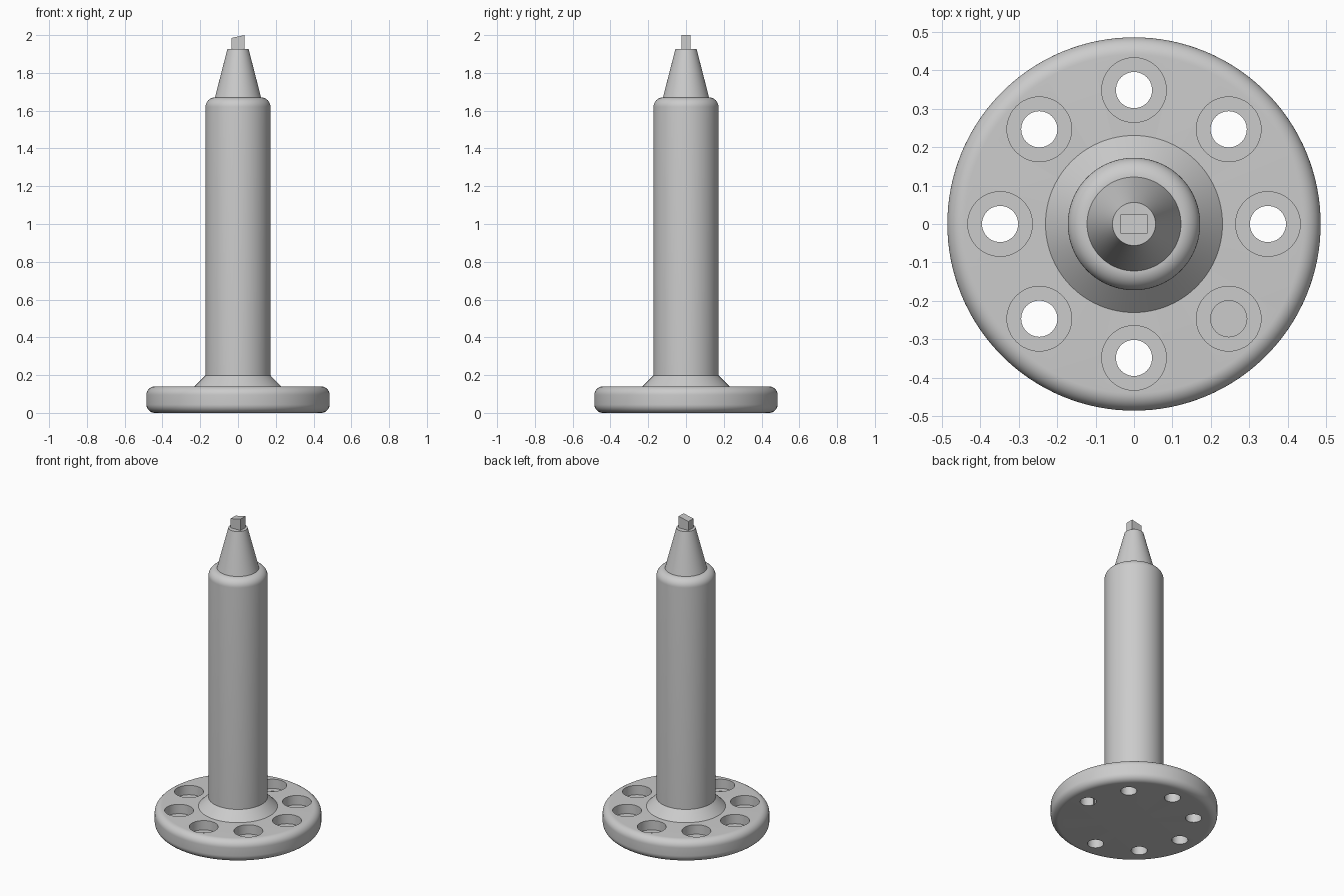
import bpy
import bmesh
from math import cos, sin, pi, tau
from mathutils import Vector, Matrix

default = bpy.data.objects.get("Cube")
if default:
    bpy.data.objects.remove(default, do_unlink=True)

# Single machined-metal colour
GREY = (0.6, 0.6, 0.6, 1.0)
metal = bpy.data.materials.new("light_grey_metal")
metal.use_nodes = True
metal.diffuse_color = GREY
metal.node_tree.nodes["Principled BSDF"].inputs["Base Color"].default_value = GREY


def arc(r, z, radius, start, steps=10):
    """Quarter-circle fillet in the (r, z) plane."""
    return [(r + radius * cos(start + i * pi / 2 / steps),
             z + radius * sin(start + i * pi / 2 / steps)) for i in range(steps + 1)]


def add_object(name, bm):
    bmesh.ops.recalc_face_normals(bm, faces=bm.faces)
    mesh = bpy.data.meshes.new(name)
    bm.to_mesh(mesh)
    bm.free()
    mesh.materials.append(metal)
    obj = bpy.data.objects.new(name, mesh)
    bpy.context.collection.objects.link(obj)
    return obj


def lathe(bm, profile, steps, centre=(0, 0, 0)):
    """Revolve an axis-to-axis profile into a closed solid."""
    verts = [bm.verts.new((r, 0, z)) for r, z in profile]
    edges = [bm.edges.new(pair) for pair in zip(verts, verts[1:])]
    bmesh.ops.spin(bm, geom=verts + edges, cent=(0, 0, 0), axis=(0, 0, 1),
                   angle=tau, steps=steps)
    bmesh.ops.remove_doubles(bm, verts=bm.verts, dist=1e-5)
    bmesh.ops.transform(bm, matrix=Matrix.Translation(Vector(centre)), verts=bm.verts)


def turned(name, profile, steps=96):
    bm = bmesh.new()
    lathe(bm, profile, steps)
    return add_object(name, bm)


def smooth(obj):
    bpy.ops.object.select_all(action="DESELECT")
    obj.select_set(True)
    bpy.context.view_layer.objects.active = obj
    bpy.ops.object.shade_smooth_by_angle(angle=pi / 6)


# Round base flange with filleted rims
RADIUS, HEIGHT, FILLET = 0.485, 0.14, 0.045
inner = RADIUS - FILLET
flange = turned("base_flange",
                [(0, 0)] + arc(inner, FILLET, FILLET, -pi / 2)
                + arc(inner, HEIGHT - FILLET, FILLET, 0) + [(0, HEIGHT)], 128)

# Eight counterbored bolt holes
SEAT = HEIGHT - 0.06
for i in range(8):
    bm = bmesh.new()
    angle = i * tau / 8
    lathe(bm, [(0, -0.1), (0.047, -0.1), (0.047, SEAT), (0.084, SEAT),
               (0.084, 0.3), (0, 0.3)], 48,
          (0.348 * cos(angle), 0.348 * sin(angle), 0))
    cutter = add_object("bolt_hole_cutter", bm)
    cutter.hide_render = True
    cut = flange.modifiers.new("bolt_hole", "BOOLEAN")
    cut.operation = "DIFFERENCE"
    cut.solver = "EXACT"
    cut.object = cutter
    bpy.context.view_layer.objects.active = flange
    bpy.ops.object.modifier_apply(modifier=cut.name)
    bpy.data.objects.remove(cutter, do_unlink=True)

# Conical collar, main shaft and tapered nose
collar = turned("shaft_collar", [(0, HEIGHT), (0.23, HEIGHT), (0.172, 0.198), (0, 0.198)])
shaft = turned("main_shaft", [(0, HEIGHT), (0.172, HEIGHT)]
               + arc(0.122, 1.62, 0.05, 0) + [(0, 1.67)])
nose = turned("tapered_nose", [(0, 1.67), (0.122, 1.67), (0.056, 1.927), (0, 1.927)])

for part in (flange, collar, shaft, nose):
    smooth(part)

# Rectangular tip with a slanted top
bm = bmesh.new()
bmesh.ops.create_cube(bm, size=1)
for v in bm.verts:
    top = 2.0 if v.co.x > 0 else 1.985
    v.co = (v.co.x * 0.07, v.co.y * 0.05, top if v.co.z > 0 else 1.92)
add_object("drive_tip", bm)
